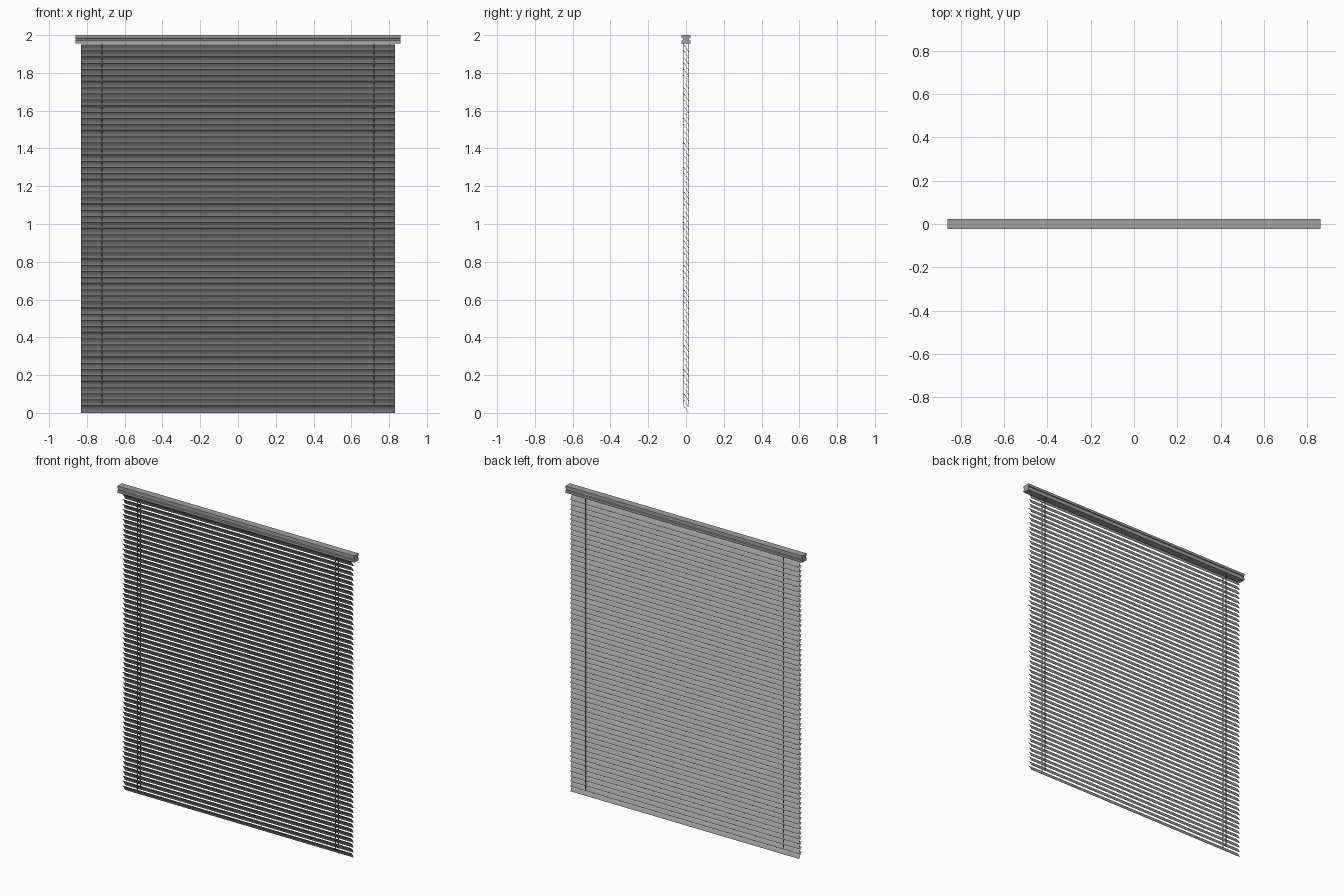
import bpy
import bmesh
import math

cube = bpy.data.objects.get("Cube")
if cube:
    bpy.data.objects.remove(cube)


def material(name, rgb):
    m = bpy.data.materials.new(name)
    m.use_nodes = True
    m.diffuse_color = (*rgb, 1)
    m.node_tree.nodes["Principled BSDF"].inputs["Base Color"].default_value = (*rgb, 1)
    return m


GREY = material("blind grey", (0.36, 0.36, 0.36))


def extrude_profile(name, profile, half_length):
    """Sweep a closed (y, z) profile along x."""
    bm = bmesh.new()
    face = bm.faces.new([bm.verts.new((-half_length, y, z)) for y, z in profile])
    new = bmesh.ops.extrude_face_region(bm, geom=[face])["geom"]
    bmesh.ops.translate(bm, vec=(2 * half_length, 0, 0),
                        verts=[v for v in new if isinstance(v, bmesh.types.BMVert)])
    bmesh.ops.recalc_face_normals(bm, faces=bm.faces)
    mesh = bpy.data.meshes.new(name)
    bm.to_mesh(mesh)
    bm.free()
    mesh.materials.append(GREY)
    obj = bpy.data.objects.new(name, mesh)
    bpy.context.collection.objects.link(obj)
    return obj


def repeat(obj, count, pitch):
    mod = obj.modifiers.new("stack", 'ARRAY')
    mod.count = count
    mod.use_relative_offset = False
    mod.use_constant_offset = True
    mod.constant_offset_displace = (0, 0, pitch)


def box(name, center, size):
    y, z = size[1] / 2, size[2] / 2
    obj = extrude_profile(name, [(-y, -z), (y, -z), (y, z), (-y, z)], size[0] / 2)
    obj.location = center
    return obj


SLATS, RISE, DEPTH, TOP = 60, 0.038, 0.026, 1.95
PITCH = (TOP - RISE) / (SLATS - 1)

# Head rail with a groove along the front and the back
half = [(0.023, 1.956), (0.023, 1.971), (0.017, 1.974),
        (0.017, 1.982), (0.023, 1.985), (0.023, 2.0)]
extrude_profile("head_rail", half + [(-y, z) for y, z in reversed(half)], 0.86)

# Slats: thin, slightly crowned strips, high at the front and low at the back
tilt = math.atan2(RISE, DEPTH)
length = math.hypot(RISE, DEPTH)
upper, lower = [], []
for i in range(5):
    t = i / 4 - 0.5
    along = t * length
    crown = 0.003 * (1 - 4 * t * t)
    for row, off in ((upper, crown + 0.0006), (lower, crown - 0.0006)):
        row.append((along * math.cos(tilt) + off * math.sin(tilt),
                    RISE / 2 - along * math.sin(tilt) + off * math.cos(tilt)))
slats = extrude_profile("slats", upper + lower[::-1], 0.83)
repeat(slats, SLATS, PITCH)

# Ladder cords at both ends, with a rung below each slat
for side, x in (("left", 0.72), ("right", -0.72)):
    for place, y in (("front", -0.0155), ("back", 0.0155)):
        box(f"{side}_{place}_cord", (x, y, 0.998), (0.006, 0.002, 1.92))
    rung = box(f"{side}_rungs", (x, 0, RISE / 2 - 0.002), (0.006, length, 0.001))
    rung.rotation_euler.x = -tilt
    # Stack along world z by counter-rotating the step
    repeat(rung, SLATS, 0)
    rung.modifiers["stack"].constant_offset_displace = (
        0, -PITCH * math.sin(tilt), PITCH * math.cos(tilt))
